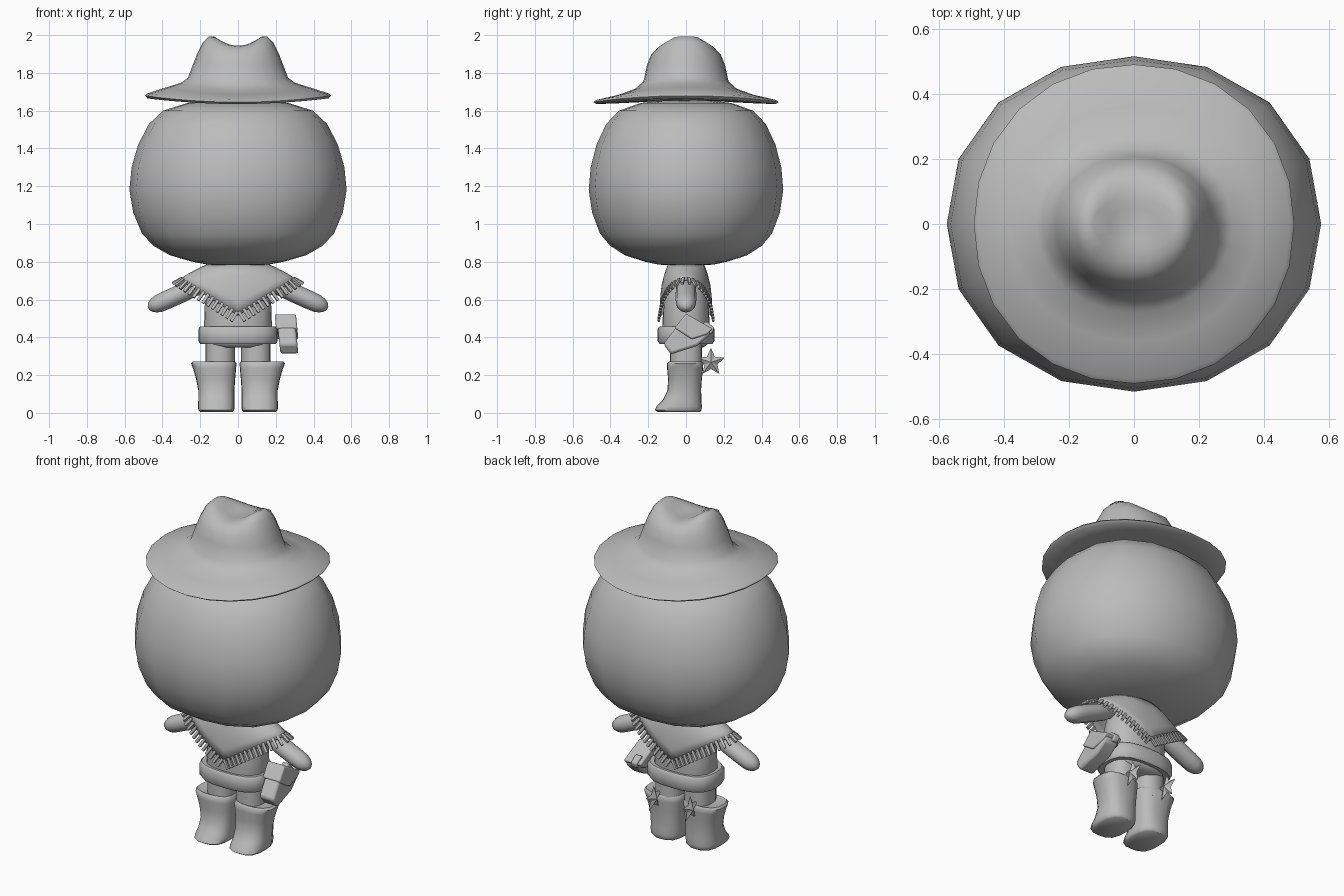
import bpy, bmesh, math
from mathutils import Vector, Matrix

if "Cube" in bpy.data.objects:
    bpy.data.objects.remove(bpy.data.objects["Cube"])

clay = bpy.data.materials.new("plain_grey")
clay.diffuse_color = (0.5, 0.5, 0.5, 1)
clay.use_nodes = True
clay.node_tree.nodes["Principled BSDF"].inputs["Base Color"].default_value = clay.diffuse_color


def finish(name, bm, angle=50, bevel=0):
    bmesh.ops.recalc_face_normals(bm, faces=bm.faces)
    me = bpy.data.meshes.new(name)
    bm.to_mesh(me)
    bm.free()
    ob = bpy.data.objects.new(name, me)
    bpy.context.collection.objects.link(ob)
    me.materials.append(clay)
    if bevel:
        m = ob.modifiers.new("bevel", "BEVEL")
        m.width, m.segments = bevel, 2
    bpy.ops.object.select_all(action="DESELECT")
    ob.select_set(True)
    bpy.context.view_layer.objects.active = ob
    bpy.ops.object.shade_smooth_by_angle(angle=math.radians(angle))
    return ob


def loft(rings, cap=True):
    bm = bmesh.new()
    vs = [[bm.verts.new(p) for p in r] for r in rings]
    for a, b in zip(vs, vs[1:]):
        for i in range(len(a)):
            j = (i + 1) % len(a)
            bm.faces.new((a[i], a[j], b[j], b[i]))
    if cap:
        bm.faces.new(vs[0])
        bm.faces.new(vs[-1])
    return bm


def ring(rx, ry, z, n=2, seg=16, cx=0, cy=0):
    """Superellipse outline at height z."""
    pts = []
    for i in range(seg):
        t = 2 * math.pi * i / seg
        c, s = math.cos(t), math.sin(t)
        k = (abs(c) ** n + abs(s) ** n) ** (-1 / n)
        pts.append(Vector((cx + rx * c * k, cy + ry * s * k, z)))
    return pts


def mirror_x(ob):
    ob.modifiers.new("mirror", "MIRROR")
    return ob


# Big rounded head
head = [(.780, .12), (.785, .28), (.80, .42), (.835, .63), (.885, .78), (.95, .885),
        (1.06, .965), (1.18, 1), (1.30, .98), (1.42, .92), (1.53, .82), (1.60, .69),
        (1.64, .47), (1.652, .28), (1.657, .12)]
finish("head", loft([ring(.575 * s, .515 * s, z, 2.15 if s > .8 else 2.35) for z, s in head]))


# Hat: brim turned up at the sides, creased crown
def hat_ring(rx, ry, z, lift=0, dip=0, n=2.1):
    pts = ring(rx, ry, z, n, 24)
    for p in pts:
        side = (p.x / rx) ** 2 if rx else 0
        p.z += lift * side - dip * max(0, 1 - (p.x / .14) ** 2)
    return pts


hat = [(.25, .24, 1.645, .01, 0), (.38, .38, 1.638, .02, 0), (.48, .475, 1.635, .03, 0),
       (.492, .49, 1.645, .034, 0), (.48, .475, 1.657, .034, 0), (.38, .36, 1.683, .04, 0),
       (.30, .27, 1.715, .033, 0), (.265, .225, 1.755, .02, 0), (.24, .207, 1.84, 0, 0),
       (.215, .185, 1.905, 0, .01), (.185, .155, 1.963, 0, .035), (.155, .115, 1.993, 0, .053),
       (.125, .08, 2.004, 0, .06), (.075, .05, 2.002, 0, .06), (.03, .02, 2.0, 0, .06)]
finish("hat", loft([hat_ring(*h) for h in hat]), 65)

# Torso, belt and legs
finish("torso", loft([ring(x, y, z, 2.6) for x, y, z in
                      [(.12, .09, .345), (.165, .115, .365), (.18, .125, .45),
                       (.175, .12, .6), (.15, .1, .72), (.10, .08, .79)]]))
finish("belt", loft([ring(x, y, z, 2.8, 20) for x, y, z in
                     [(.17, .11, .37), (.20, .14, .365), (.21, .15, .38), (.21, .15, .445),
                      (.20, .14, .458), (.17, .11, .455)]]))
mirror_x(finish("leg", loft([ring(.078, .085, z, 2.5, 16, .095, 0) for z in (.22, .30, .42)])))

# Boots: flared top, pointed toe
boot = []
for z, x0, x1, y0, y1 in [(.005, .03, .20, -.15, .075), (.015, .02, .21, -.165, .083),
                          (.035, .019, .212, -.155, .084), (.07, .019, .21, -.122, .082),
                          (.12, .019, .21, -.098, .08), (.18, .015, .222, -.095, .084),
                          (.235, .010, .238, -.10, .09), (.262, .008, .249, -.10, .092),
                          (.273, .016, .24, -.09, .084), (.266, .035, .20, -.075, .07)]:
    boot.append(ring((x1 - x0) / 2, (y1 - y0) / 2, z, 2.9, 16, (x0 + x1) / 2, (y0 + y1) / 2))
mirror_x(finish("boot", loft(boot)))

# Spur stars behind the boots
bm = bmesh.new()
rim = []
for i in range(10):
    r, a = (.076 if i % 2 == 0 else .036), math.pi / 2 + i * math.pi / 5
    rim.append(bm.verts.new((.12, .132 + r * math.cos(a), .268 + r * math.sin(a))))
for dx in (-.022, .022):
    hub = bm.verts.new((.12 + dx, .132, .268))
    for i in range(10):
        bm.faces.new((rim[i], rim[(i + 1) % 10], hub))
mirror_x(finish("spur_star", bm, 15))


# Poncho: hem drops to a point at front and back
def hem(t):
    c, s = math.cos(t), math.sin(t)
    return Vector((.31 * c, .138 * s, .708 - .193 * (1 - abs(c))))


def neck(t):
    return Vector((.155 * math.cos(t), .095 * math.sin(t), .79))


SEG = 32
angles = [2 * math.pi * i / SEG for i in range(SEG)]
rows = []
for f in (0, .25, .5, .75, 1):
    rows.append([neck(t).lerp(hem(t), f) + Vector((0, .03 * f * (1 - f) * 2 * math.sin(t), .02 * f * (1 - f)))
                 for t in angles])
poncho = finish("poncho", loft(rows, False), 60)
sol = poncho.modifiers.new("thickness", "SOLIDIFY")
sol.thickness = .012

# Fringe strands along the hem, evenly spaced
fine = [hem(2 * math.pi * i / 2000) for i in range(2000)]
step = sum((fine[i] - fine[i - 1]).length for i in range(2000)) / 56
bm = bmesh.new()
run = step / 2
for i in range(2000):
    run += (fine[i] - fine[i - 1]).length
    if run < step:
        continue
    run -= step
    t = 2 * math.pi * i / 2000
    tan = (fine[(i + 1) % 2000] - fine[i - 1]).normalized()
    out = fine[i] - neck(t)
    out = (out - tan * out.dot(tan)).normalized()
    nor = tan.cross(out)
    rot = Matrix((tan, out, nor)).transposed().to_4x4()
    mat = Matrix.Translation(fine[i] + out * .015) @ rot @ Matrix.Diagonal((.015, .058, .013, 1))
    bmesh.ops.create_cube(bm, size=1, matrix=mat)
finish("poncho_fringe", bm, 30)

# Stubby arms: capsules leaning outwards
p0, p1 = Vector((.16, 0, .695)), Vector((.435, 0, .572))
axis = (p1 - p0).normalized()
up = Vector((0, 1, 0)).cross(axis)
arm = []
for f, r in [(0, .035), (.2, .046), (.5, .049), (.8, .049), (.95, .047), (1.04, .039), (1.11, .025), (1.145, .008)]:
    arm.append([p0.lerp(p1, f) + up * r * math.cos(k * math.pi / 6)
                + Vector((0, 1.12 * r * math.sin(k * math.pi / 6), 0)) for k in range(12)])
mirror_x(finish("arm", loft(arm), 60))


# Holster on one hip, with its flap and grip
def plate(name, outline, x0, x1, lean, bevel):
    rings = [[Vector((x + lean * (.41 - z), y, z)) for y, z in outline] for x in (x0, x1)]
    return finish(name, loft(rings), 40, bevel)


plate("holster", [(0, .52), (.13, .445), (.125, .41), (.06, .355), (-.08, .31), (-.12, .365)],
      .215, .31, .1, .014)
plate("holster_flap", [(0, .525), (.142, .445), (.11, .415), (.03, .39), (-.06, .45)],
      .205, .318, .1, .008)
plate("holster_grip", [(.07, .46), (.11, .485), (.15, .45), (.14, .42), (.10, .41)],
      .225, .265, .1, .008)
